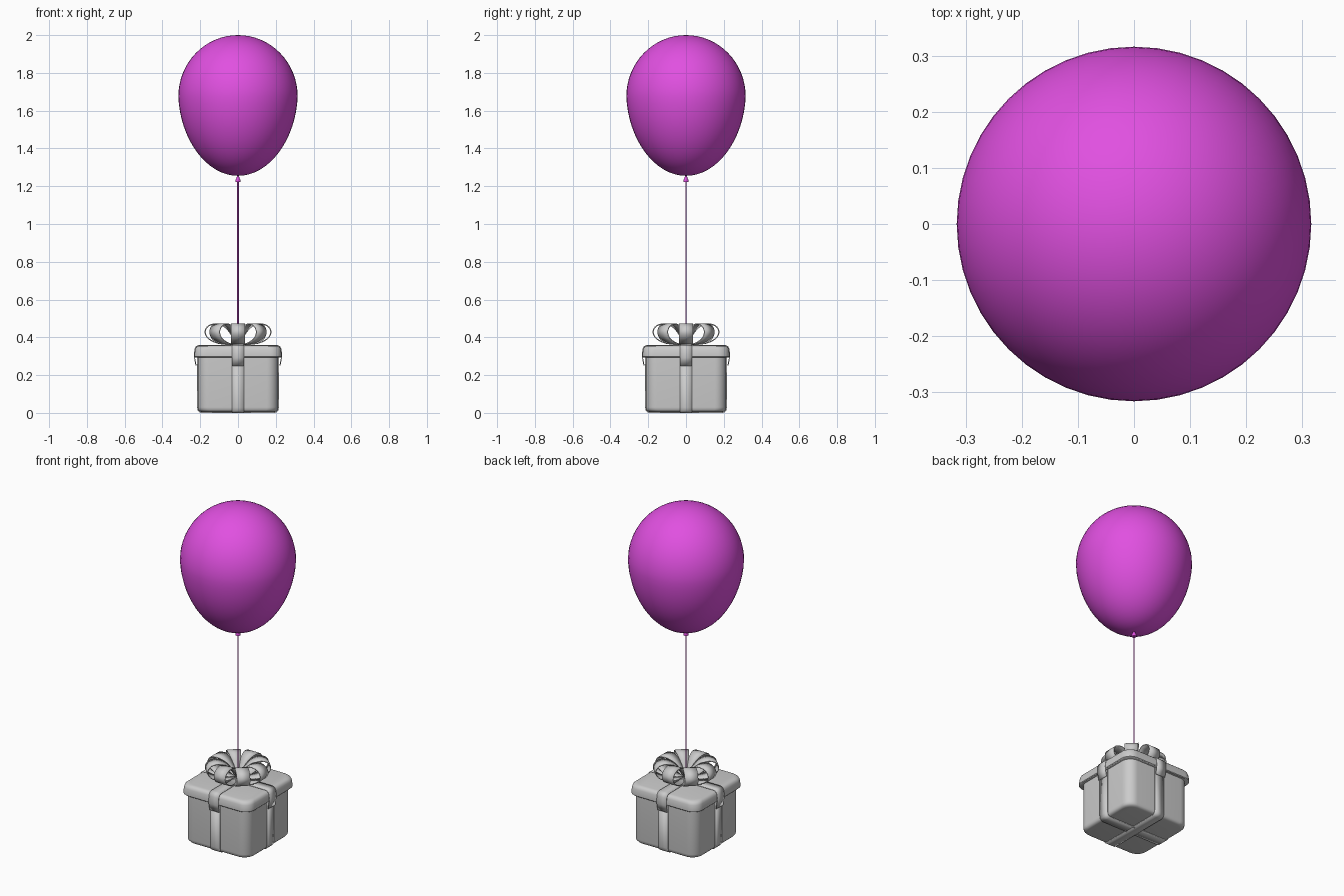
import bpy, bmesh, math
from mathutils import Vector

if "Cube" in bpy.data.objects:
    bpy.data.objects.remove(bpy.data.objects["Cube"])

magenta = bpy.data.materials.new("magenta")
magenta.diffuse_color = (0.75, 0.08, 0.75, 1)
magenta.use_nodes = True
magenta.node_tree.nodes["Principled BSDF"].inputs["Base Color"].default_value = magenta.diffuse_color


def finish(name, bm, angle=40, mat=None):
    bmesh.ops.recalc_face_normals(bm, faces=bm.faces)
    me = bpy.data.meshes.new(name)
    bm.to_mesh(me)
    bm.free()
    ob = bpy.data.objects.new(name, me)
    bpy.context.collection.objects.link(ob)
    if mat:
        me.materials.append(mat)
    bpy.ops.object.select_all(action='DESELECT')
    ob.select_set(True)
    bpy.context.view_layer.objects.active = ob
    bpy.ops.object.shade_smooth_by_angle(angle=math.radians(angle))
    return ob


def lathe(name, profile, steps=48, angle=40):
    bm = bmesh.new()
    vs = [bm.verts.new((r, 0, z)) for r, z in profile]
    es = [bm.edges.new(p) for p in zip(vs, vs[1:])]
    bmesh.ops.spin(bm, geom=vs + es, axis=(0, 0, 1), cent=(0, 0, 0),
                   angle=math.tau, steps=steps)
    bmesh.ops.remove_doubles(bm, verts=bm.verts, dist=1e-5)
    return finish(name, bm, angle, magenta)


def rounded_block(name, levels, corner):
    """Stack of rounded squares given as (half width, z)."""
    bm = bmesh.new()
    rings = []
    for h, z in levels:
        ring = []
        for q in range(4):
            for i in range(9):
                a = math.radians(q * 90 + i * 11.25)
                c = h - corner
                sx = c if q in (0, 3) else -c
                sy = c if q in (0, 1) else -c
                ring.append(bm.verts.new((sx + corner * math.cos(a),
                                          sy + corner * math.sin(a), z)))
        rings.append(ring)
    for lo, hi in zip(rings, rings[1:]):
        for i in range(36):
            j = (i + 1) % 36
            bm.faces.new((lo[i], lo[j], hi[j], hi[i]))
    bm.faces.new(rings[0])
    bm.faces.new(rings[-1])
    return finish(name, bm)


def smooth_path(pts, n=5):
    """Catmull-Rom interpolation through the points."""
    p = [Vector(q) for q in [pts[0]] + pts + [pts[-1]]]
    out = []
    for a, b, c, d in zip(p, p[1:], p[2:], p[3:]):
        for i in range(n):
            t = i / n
            out.append(0.5 * (2 * b + (c - a) * t + (2 * a - 5 * b + 4 * c - d) * t * t
                              + (3 * b - a - 3 * c + d) * t ** 3))
    return out + [p[-1]]


def ribbon(name, path, half_width, turn, thick=0.005, closed=False):
    """Strip following (r, z) points, turned about z and thickened."""
    bm = bmesh.new()
    ca, sa = math.cos(turn), math.sin(turn)
    rows = []
    for r, z in path:
        w = half_width(r)
        rows.append([bm.verts.new((r * ca - y * sa, r * sa + y * ca, z))
                     for y in (-w, w)])
    pairs = list(zip(rows, rows[1:])) + ([(rows[-1], rows[0])] if closed else [])
    for a, b in pairs:
        bm.faces.new((a[0], a[1], b[1], b[0]))
    ob = finish(name, bm)
    mod = ob.modifiers.new("thickness", 'SOLIDIFY')
    mod.thickness = thick
    mod.offset = 0
    return ob


# Balloon
prof = []
for i in range(33):
    u = math.cos(math.pi * i / 32)
    s = math.sin(math.pi * i / 32)
    r = 0.316 * s * (1 if u > 0 else 1 + 0.05 * u)
    prof.append((r, 1.675 + u * (0.325 if u > 0 else 0.42)))
lathe("balloon", prof)

# Knot and string
lathe("balloon_knot", [(0, 1.258), (0.005, 1.252), (0.014, 1.23), (0.013, 1.222),
                       (0, 1.228)], 16)
lathe("string", [(0, 0.37), (0.004, 0.37), (0.004, 1.235), (0, 1.235)], 10)

# Box and lid
rounded_block("box", [(0.195, 0.006), (0.205, 0.009), (0.211, 0.017), (0.213, 0.03),
                      (0.213, 0.31)], 0.06)
rounded_block("lid", [(0.226, 0.294), (0.230, 0.298), (0.230, 0.31), (0.227, 0.335),
                      (0.223, 0.346), (0.215, 0.353), (0.203, 0.356)], 0.06)

# Ribbons crossing around the box and over the lid
body_half = [(0.214, 0.30), (0.214, 0.03), (0.211, 0.014), (0.204, 0.006), (0.193, 0.0025)]
lid_half = [(0.222, 0.25), (0.230, 0.292), (0.231, 0.31), (0.228, 0.336),
            (0.223, 0.348), (0.215, 0.355), (0.203, 0.358)]
for k in range(2):
    for name, half in (("box_ribbon", body_half), ("lid_ribbon", lid_half)):
        path = half + [(-r, z) for r, z in reversed(half)]
        ribbon(f"{name}_{k}", path, lambda r: 0.032, k * math.pi / 2)

# Bow: ring of eight ribbon loops
loop = smooth_path([(0.008, 0.366), (0.06, 0.363), (0.115, 0.372), (0.158, 0.395),
                    (0.174, 0.428), (0.158, 0.459), (0.118, 0.471), (0.075, 0.458),
                    (0.04, 0.425), (0.008, 0.378)])
for k in range(8):
    ribbon(f"bow_loop_{k}", loop, lambda r: 0.012 + 0.025 * min(1, max(0, r) / 0.11),
           k * math.pi / 4, 0.006)
